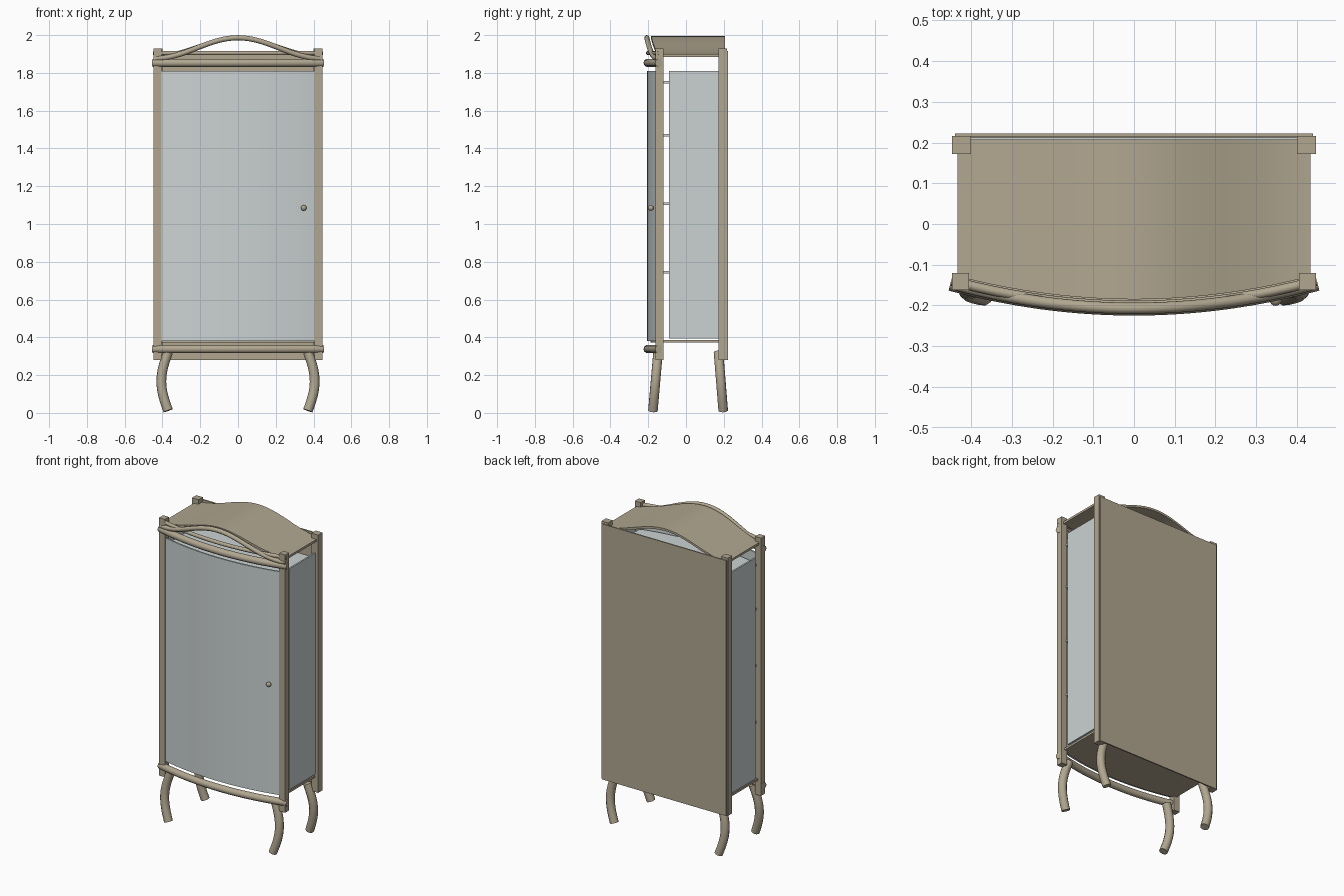
import bpy, bmesh, math

if "Cube" in bpy.data.objects:
    bpy.data.objects.remove(bpy.data.objects["Cube"], do_unlink=True)


def material(name, colour):
    m = bpy.data.materials.new(name)
    m.use_nodes = True
    m.diffuse_color = colour
    m.node_tree.nodes["Principled BSDF"].inputs["Base Color"].default_value = colour
    return m


wood = material("pale wood", (0.44, 0.385, 0.28, 1))
glass = material("frosted glass", (0.60, 0.65, 0.65, 1))


def smooth(ob, angle=40):
    bpy.ops.object.select_all(action="DESELECT")
    ob.select_set(True)
    bpy.context.view_layer.objects.active = ob
    bpy.ops.object.shade_smooth_by_angle(angle=math.radians(angle))


def add_mesh(name, bm, mat):
    bmesh.ops.recalc_face_normals(bm, faces=bm.faces)
    me = bpy.data.meshes.new(name)
    bm.to_mesh(me)
    bm.free()
    me.materials.append(mat)
    ob = bpy.data.objects.new(name, me)
    bpy.context.collection.objects.link(ob)
    return ob


def box(name, x, y, z, mat=wood):
    """Box from (low, high) ranges."""
    bm = bmesh.new()
    bmesh.ops.create_cube(bm, size=1)
    for v in bm.verts:
        for i, (lo, hi) in enumerate((x, y, z)):
            v.co[i] = lo if v.co[i] < 0 else hi
    return add_mesh(name, bm, mat)


def sheet(name, half, front, back, low, high, mat, steps=32):
    """Solid swept along x; its four edges are functions of x."""
    bm = bmesh.new()
    previous = None
    for i in range(steps + 1):
        x = half * (2 * i / steps - 1)
        ring = [bm.verts.new((x, y(x), z(x))) for y, z in
                ((front, low), (back, low), (back, high), (front, high))]
        if previous:
            for k in range(4):
                j = (k + 1) % 4
                bm.faces.new((previous[k], previous[j], ring[j], ring[k]))
        else:
            bm.faces.new(ring)
        previous = ring
    bm.faces.new(previous)
    ob = add_mesh(name, bm, mat)
    smooth(ob)
    return ob


def tube(name, points, radius):
    """Round bar with flat ends along a path."""
    cu = bpy.data.curves.new(name, "CURVE")
    cu.dimensions = "3D"
    cu.bevel_depth = radius
    cu.bevel_resolution = 3
    cu.use_fill_caps = True
    sp = cu.splines.new("POLY")
    sp.points.add(len(points) - 1)
    for p, co in zip(sp.points, points):
        p.co = (*co, 1)
    ob = bpy.data.objects.new(name, cu)
    bpy.context.collection.objects.link(ob)
    bpy.ops.object.select_all(action="DESELECT")
    ob.select_set(True)
    bpy.context.view_layer.objects.active = ob
    bpy.ops.object.convert(target="MESH")
    ob = bpy.context.object
    ob.data.materials.clear()
    ob.data.materials.append(wood)
    smooth(ob)


def flat(value):
    return lambda x: value


def bow(offset):
    return lambda x: -0.203 + offset + 0.3 * x * x


def crown(base, rise):
    return lambda x: base + rise * (0.5 + 0.5 * math.cos(math.pi * x / 0.44))


def bar(name, half, offset, height, radius, steps=32):
    xs = [half * (2 * i / steps - 1) for i in range(steps + 1)]
    tube(name, [(x, bow(offset)(x), height(x)) for x in xs], radius)


# Posts, side panes and legs, mirrored left and right
for s, side in ((1, "left"), (-1, "right")):
    def span(a, b):
        return tuple(sorted((s * a, s * b)))
    box(f"front_post_{side}", span(0.405, 0.447), (-0.162, -0.12), (0.28, 1.93))
    box(f"back_post_{side}", span(0.4, 0.447), (0.172, 0.216), (0.28, 1.93))
    box(f"side_pane_{side}", span(0.418, 0.428), (-0.09, 0.175), (0.395, 1.81), glass)
    for end, top, foot in (("front", -0.148, -0.175), ("back", 0.172, 0.197)):
        path = []
        for i in range(17):
            t = i / 16
            path.append((s * (0.37 + 0.036 * math.sin(math.pi * t)),
                         top + (foot - top) * t, 0.322 - 0.31 * t))
        tube(f"{end}_leg_{side}", path, 0.026)

# Back panel, floor, shelves and arched roof
box("back_panel", (-0.44, 0.44), (0.214, 0.222), (0.28, 1.915))
sheet("floor", 0.425, bow(0.015), flat(0.214), flat(0.373), flat(0.386), wood)
for i, z in enumerate((0.745, 1.107, 1.47, 1.75)):
    sheet(f"shelf_{i + 1}", 0.416, bow(0.025), flat(0.213),
          flat(z - 0.006), flat(z + 0.006), glass)
sheet("roof", 0.434, bow(0.018), flat(0.207),
      crown(1.885, 0.096), crown(1.899, 0.096), wood)

# Bowed door with its knob
sheet("door", 0.405, bow(-0.003), bow(0.007), flat(0.38), flat(1.81), glass)
bm = bmesh.new()
bmesh.ops.create_uvsphere(bm, u_segments=16, v_segments=10, radius=0.015)
bmesh.ops.translate(bm, verts=bm.verts, vec=(0.348, -0.186, 1.085))
smooth(add_mesh("door_knob", bm, wood), 60)

# Bowed bars across the front and the arched crest
bar("bottom_rail", 0.45, 0, flat(0.338), 0.022)
bar("top_rail", 0.45, 0, flat(1.853), 0.022)
bar("upper_rail", 0.447, 0.003, flat(1.905), 0.012)
bar("crest", 0.435, -0.004, crown(1.876, 0.11), 0.014)
